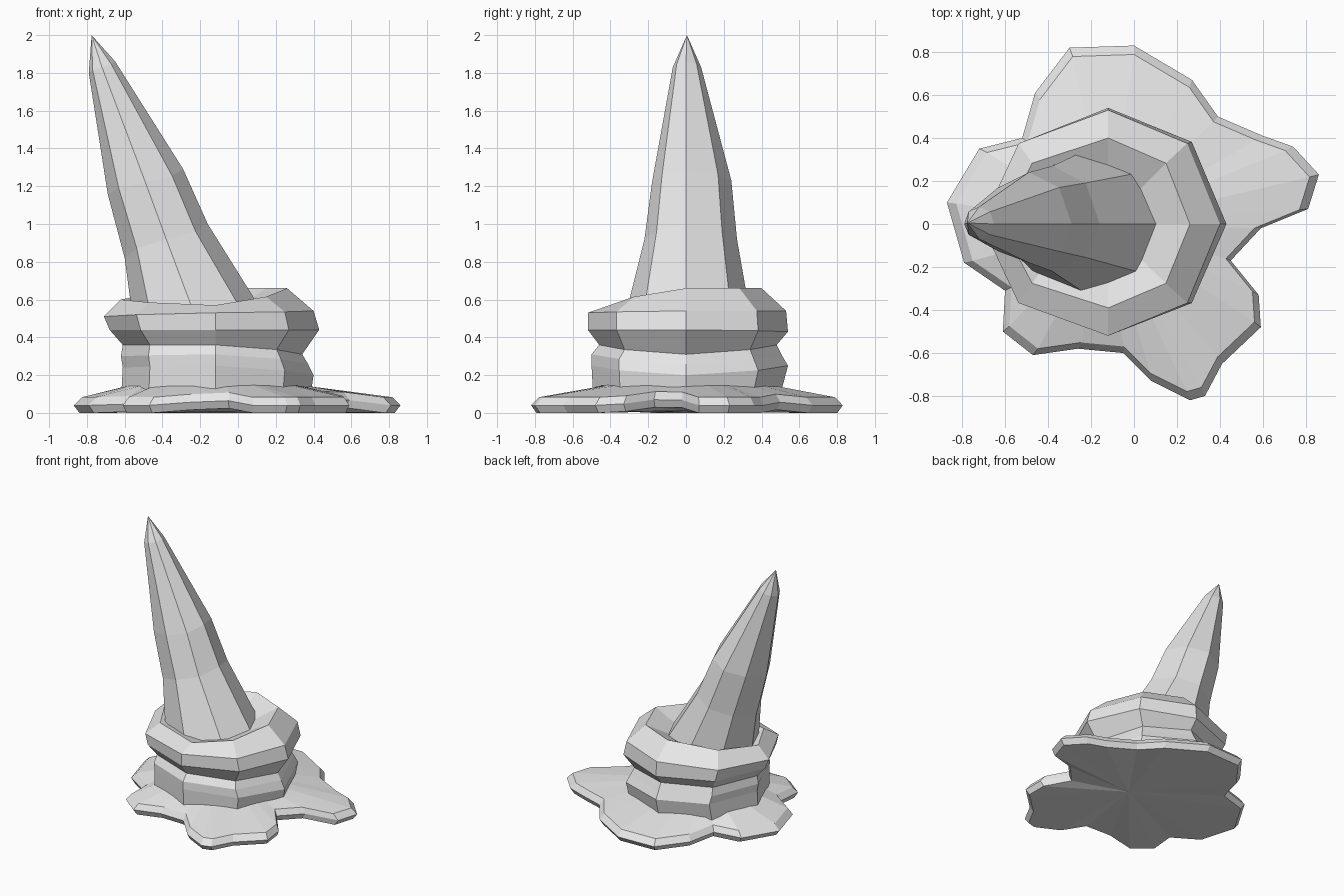
import bpy
import bmesh
from math import cos, sin, pi
from mathutils import Vector

default_cube = bpy.data.objects.get("Cube")
if default_cube:
    bpy.data.objects.remove(default_cube, do_unlink=True)

grey = bpy.data.materials.new("plain grey")
grey.use_nodes = True
colour = (0.8, 0.8, 0.8, 1)
grey.diffuse_color = colour
grey.node_tree.nodes["Principled BSDF"].inputs["Base Color"].default_value = colour


def loft(name, rings, start_pole=None, end_pole=None):
    """Skin a stack of equal-length rings, closing either end with a fan."""
    bm = bmesh.new()
    loops = [[bm.verts.new(p) for p in ring] for ring in rings]
    count = len(loops[0])
    for low, high in zip(loops, loops[1:]):
        for i in range(count):
            j = (i + 1) % count
            bm.faces.new((low[i], low[j], high[j], high[i]))
    for loop, pole in ((loops[0], start_pole), (loops[-1], end_pole)):
        if pole is not None:
            tip = bm.verts.new(pole)
            for i in range(count):
                bm.faces.new((loop[i], loop[(i + 1) % count], tip))
    bmesh.ops.recalc_face_normals(bm, faces=bm.faces)
    mesh = bpy.data.meshes.new(name)
    bm.to_mesh(mesh)
    bm.free()
    mesh.materials.append(grey)
    obj = bpy.data.objects.new(name, mesh)
    bpy.context.collection.objects.link(obj)
    return obj


def lumpy_ring(centre_x, reach, heights, sides=8):
    """Octagon with its own reach and height (in hundredths) toward
    left, back, right and front."""
    left, back, right, front = reach
    z_left, z_back, z_right, z_front = heights
    ring = []
    for i in range(sides):
        a = 2 * pi * i / sides
        c, s = cos(a), sin(a)
        x = centre_x + c * (left if c > 0 else right)
        y = s * (back if s > 0 else front)
        z = c * c * (z_left if c > 0 else z_right) + s * s * (z_back if s > 0 else z_front)
        ring.append(Vector((x, y, z)) / 100)
    return ring


# Splat: irregular puddle outline with a bevelled rim
outline = [Vector((x, y, 0)) / 100 for x, y in (
    (86, 23), (74, 36), (60, 41), (39, 50), (27, 67), (0, 83), (-30, 82),
    (-46, 61), (-52, 40), (-72, 35), (-87, 10), (-79, -18), (-60, -31),
    (-61, -50), (-47, -61), (-26, -58), (-5, -60), (8, -73), (26, -82),
    (33, -80), (41, -65), (59, -48), (58, -33), (45, -17), (59, -2), (81, 7))]
body_centre = Vector((-0.12, 0, 0))


def rim(scale, height):
    # Narrow parts of the puddle are raised a little
    return [p * scale + Vector((0, 0, height + min(0.03, max(0, 0.7 - p.length) * 0.25)))
            for p in outline]


inner = [body_centre + (p - body_centre).normalized() * 0.44 + Vector((0, 0, 0.15))
         for p in outline]
loft("splat_base", [rim(0.965, 0), rim(1, 0.04), rim(0.95, 0.083), inner],
     start_pole=(0.05, 0, 0.01), end_pole=(-0.12, 0, 0.15))

# Body: stacked folds with a rolled lip
folds = [
    ((50, 49, 50, 49), (6, 6, 6, 6)),
    ((52, 54, 49, 50), (20, 25, 24, 25)),
    ((49, 51, 50, 50), (26, 30, 30, 31)),
    ((46, 48, 49, 46), (31, 36, 36, 36)),
    ((55, 54, 56, 52), (44, 43, 44, 44)),
    ((52, 53, 59, 52), (54, 54, 51, 53)),
    ((38, 40, 50, 39), (66, 66, 60, 57)),
    ((20, 22, 38, 22), (57, 57, 54, 53)),
]
loft("folded_body", [lumpy_ring(-12, *fold) for fold in folds],
     end_pole=(-0.2, 0, 0.52))

# Horn: leaning spike
bands = [
    (-23, (37, 34, 33, 32), (52, 52, 52, 52)),
    (-38, (22, 27, 22, 22), (100, 92, 82, 92)),
    (-49, (20, 24, 20, 18), (129, 123, 116, 122)),
    (-72, (7, 8, 7, 7), (186, 183, 180, 183)),
]
loft("horn", [lumpy_ring(*band) for band in bands], end_pole=(-0.775, 0.005, 2))
